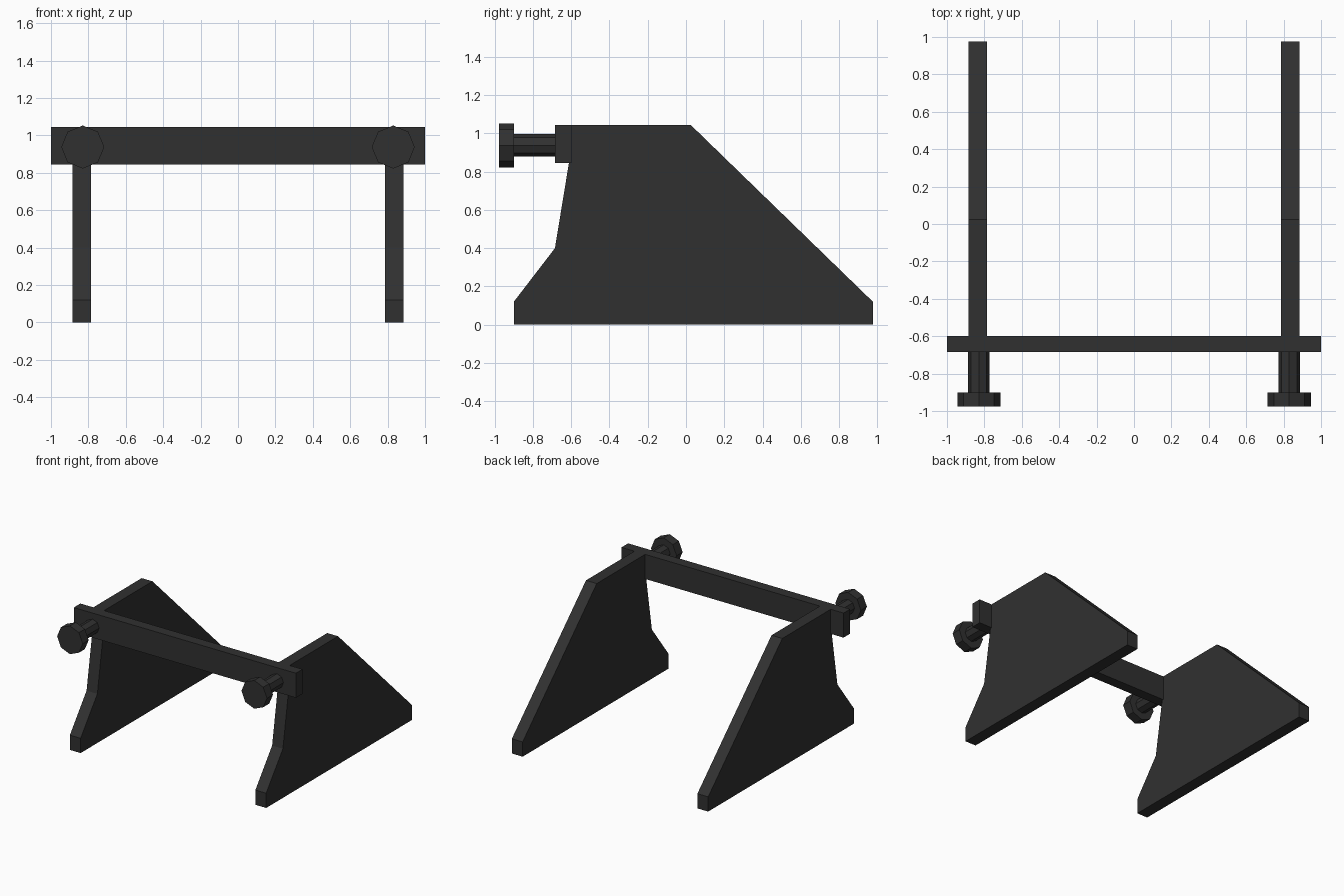
import bpy, bmesh, math
from mathutils import Matrix, Vector

if "Cube" in bpy.data.objects:
    bpy.data.objects.remove(bpy.data.objects["Cube"])

mat = bpy.data.materials.new("dark grey steel")
mat.diffuse_color = (0.03, 0.03, 0.03, 1)
mat.use_nodes = True
mat.node_tree.nodes["Principled BSDF"].inputs["Base Color"].default_value = mat.diffuse_color


def finish(name, bm):
    bmesh.ops.recalc_face_normals(bm, faces=bm.faces)
    me = bpy.data.meshes.new(name)
    bm.to_mesh(me)
    bm.free()
    me.materials.append(mat)
    bpy.context.collection.objects.link(bpy.data.objects.new(name, me))


def side_plate(name, x0, x1, profile):
    bm = bmesh.new()
    face = bm.faces.new([bm.verts.new((x0, y, z)) for y, z in profile])
    ext = bmesh.ops.extrude_face_region(bm, geom=[face])
    verts = [v for v in ext["geom"] if isinstance(v, bmesh.types.BMVert)]
    bmesh.ops.translate(bm, verts=verts, vec=(x1 - x0, 0, 0))
    finish(name, bm)


def octagon_rod(name, x, z, r, y0, y1):
    # eight-sided rod along y, corners pointing up and sideways
    bm = bmesh.new()
    m = Matrix.Translation((x, (y0 + y1) / 2, z)) @ Matrix.Rotation(math.pi / 2, 4, 'X')
    bmesh.ops.create_cone(bm, cap_ends=True, segments=8, radius1=r, radius2=r,
                          depth=y1 - y0, matrix=m)
    finish(name, bm)


# Side plate outline (y, z); its upper front edge sits inside the beam
PROFILE = [(-0.90, 0), (0.977, 0), (0.977, 0.12), (0.024, 1.045),
           (-0.612, 1.045), (-0.612, 0.845), (-0.685, 0.40), (-0.90, 0.12)]

for side, s in (("left", -1), ("right", 1)):
    side_plate(side + "_side_plate", s * 0.787, s * 0.884, PROFILE)
    octagon_rod(side + "_buffer_shaft", s * 0.83, 0.938, 0.058, -0.905, -0.68)
    octagon_rod(side + "_buffer_head", s * 0.83, 0.938, 0.115, -0.977, -0.90)

# Cross beam
bm = bmesh.new()
bmesh.ops.create_cube(bm, size=1)
bmesh.ops.scale(bm, vec=(2.0, 0.085, 0.2), verts=bm.verts)
bmesh.ops.translate(bm, vec=Vector((0, -0.641, 0.945)), verts=bm.verts)
finish("cross_beam", bm)
